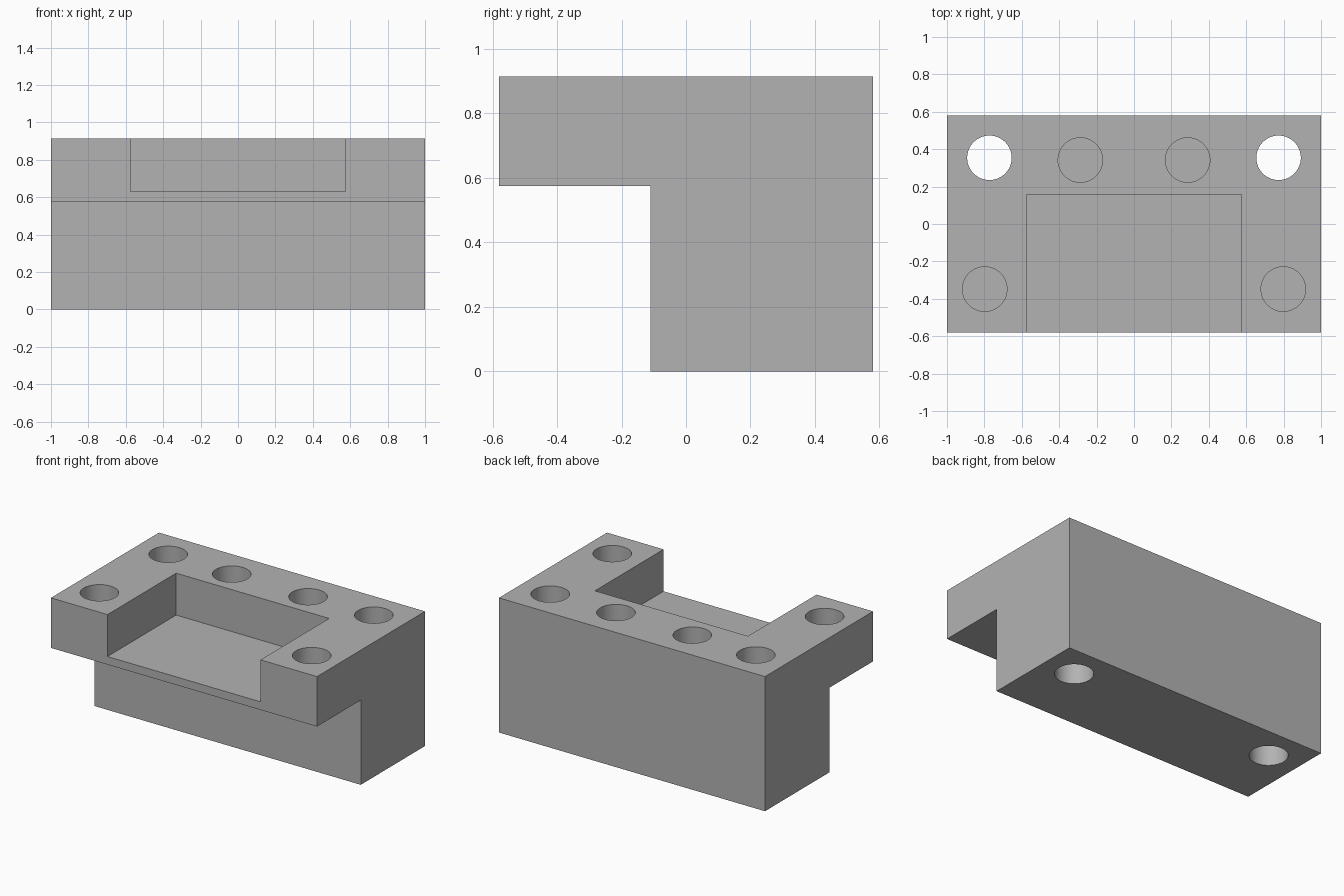
import bpy
import bmesh
from mathutils import Matrix, Vector

TOP, HALF_DEPTH = 0.915, 0.58
HOLE_RADIUS = 0.119

default = bpy.data.objects.get("Cube")
if default:
    bpy.data.objects.remove(default, do_unlink=True)

GREY = (0.45, 0.45, 0.45, 1)
grey = bpy.data.materials.new("plain grey")
grey.use_nodes = True
grey.diffuse_color = GREY
grey.node_tree.nodes["Principled BSDF"].inputs["Base Color"].default_value = GREY


def make_object(name, bm):
    bmesh.ops.recalc_face_normals(bm, faces=bm.faces)
    mesh = bpy.data.meshes.new(name)
    bm.to_mesh(mesh)
    bm.free()
    mesh.materials.append(grey)
    obj = bpy.data.objects.new(name, mesh)
    bpy.context.collection.objects.link(obj)
    return obj


def cut(target, name, bm):
    cutter = make_object(name, bm)
    cutter.hide_render = True
    cutter.hide_set(True)
    cutter.display_type = 'WIRE'
    mod = target.modifiers.new(name, 'BOOLEAN')
    mod.operation = 'DIFFERENCE'
    mod.solver = 'EXACT'
    mod.object = cutter
    return cutter


# Stepped block: side profile extruded across the width
profile = [(-0.11, 0), (HALF_DEPTH, 0), (HALF_DEPTH, TOP),
           (-HALF_DEPTH, TOP), (-HALF_DEPTH, 0.575), (-0.11, 0.575)]
bm = bmesh.new()
side = bm.faces.new([bm.verts.new((-1, y, z)) for y, z in profile])
extruded = bmesh.ops.extrude_face_region(bm, geom=[side])["geom"]
bmesh.ops.translate(bm, vec=(2, 0, 0),
                    verts=[v for v in extruded if isinstance(v, bmesh.types.BMVert)])
block = make_object("stepped_block", bm)

# Rectangular pocket, open at the top and front
low, high = Vector((-0.575, -0.8, 0.63)), Vector((0.575, 0.157, 1.1))
bm = bmesh.new()
bmesh.ops.create_cube(bm, size=1, matrix=Matrix.Translation((low + high) / 2)
                      @ Matrix.Diagonal((high - low).to_4d()))
cutters = [cut(block, "pocket_cutter", bm)]

# Mirrored pairs of holes: x, y and bottom height (below zero goes through)
bm = bmesh.new()
for x, y, bottom in [(0.773, 0.354, -0.1), (0.287, 0.342, 0.63), (0.798, -0.348, 0.63)]:
    for sign in (-1, 1):
        height = 1.05 - bottom
        bmesh.ops.create_cone(bm, cap_ends=True, segments=64, radius1=HOLE_RADIUS,
                              radius2=HOLE_RADIUS, depth=height,
                              matrix=Matrix.Translation((sign * x, y, bottom + height / 2)))
cutters.append(cut(block, "hole_cutter", bm))

# Apply the cuts, remove the cutters and smooth the hole walls
bpy.ops.object.select_all(action='DESELECT')
block.select_set(True)
bpy.context.view_layer.objects.active = block
for mod in list(block.modifiers):
    bpy.ops.object.modifier_apply(modifier=mod.name)
for cutter in cutters:
    bpy.data.objects.remove(cutter, do_unlink=True)
bpy.ops.object.shade_smooth_by_angle(angle=0.5)
